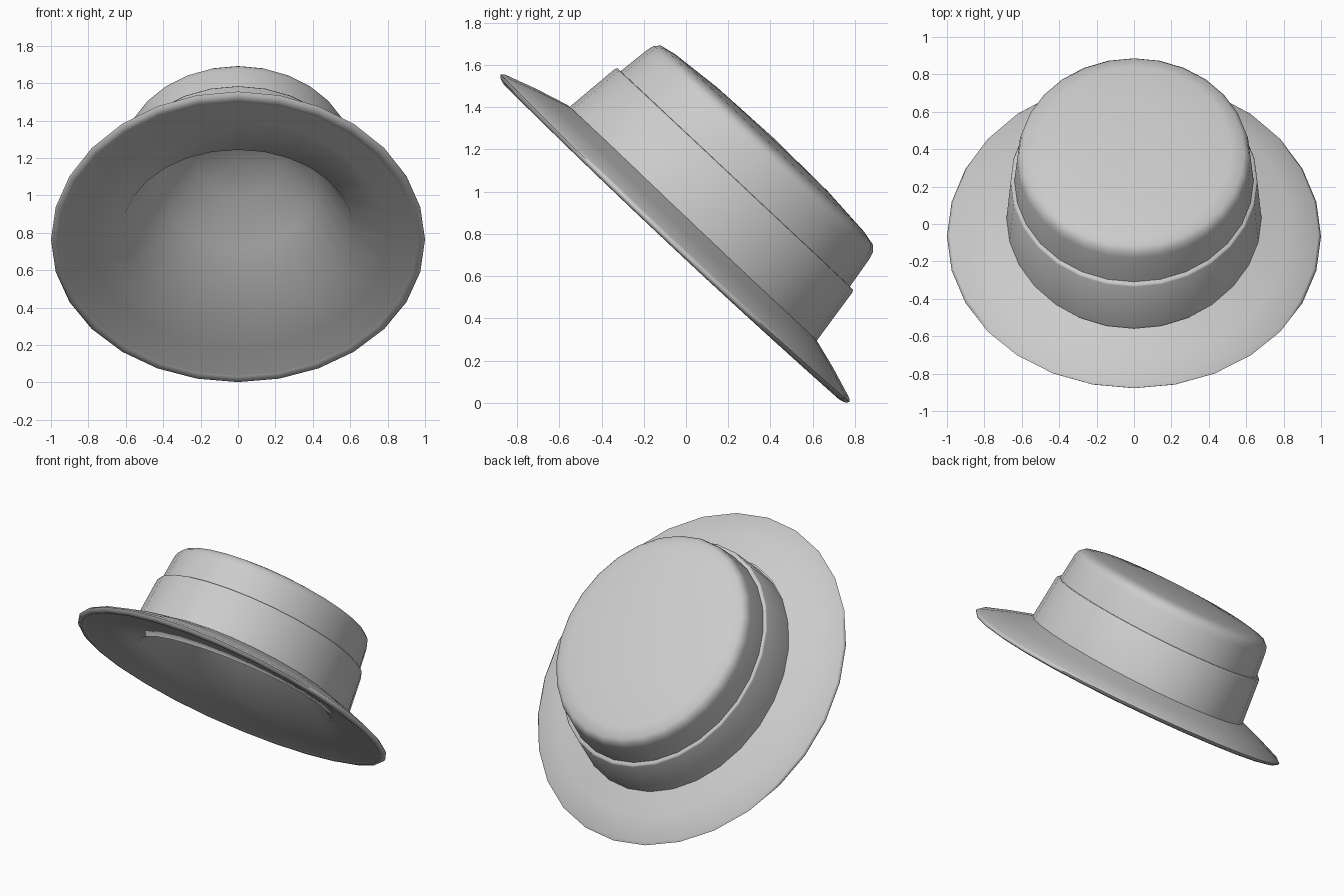
import bpy, bmesh, math
from mathutils import Matrix, Vector

cube = bpy.data.objects.get("Cube")
if cube:
    bpy.data.objects.remove(cube, do_unlink=True)

mat = bpy.data.materials.new("plain_grey")
mat.use_nodes = True
GREY = (0.6, 0.6, 0.6, 1)
mat.diffuse_color = GREY
mat.node_tree.nodes["Principled BSDF"].inputs["Base Color"].default_value = GREY

SIDES = 28
TILT = Matrix.Rotation(math.radians(-43.2), 3, 'X')   # hat leans down at the back


def loft(name, rings, centre, angle):
    """Oval rings: half width, half length, height, then optional
    droop at the sides, shift along the length, and rise towards the back."""
    bm = bmesh.new()
    loops = []
    for a, b, h, *extra in rings:
        droop, shift, rise = extra + [0] * (3 - len(extra))
        loop = []
        for i in range(SIDES):
            t = 2 * math.pi * i / SIDES
            p = Vector((a * math.cos(t), centre + shift + b * math.sin(t),
                        h - droop * math.cos(t) ** 2 + rise * math.sin(t)))
            loop.append(bm.verts.new(TILT @ p))
        loops.append(loop)
    for low, high in zip(loops, loops[1:]):
        for i in range(SIDES):
            j = (i + 1) % SIDES
            bm.faces.new((low[i], low[j], high[j], high[i]))
    bmesh.ops.remove_doubles(bm, verts=bm.verts, dist=1e-5)   # close the poles
    mesh = bpy.data.meshes.new(name)
    bm.to_mesh(mesh)
    bm.free()
    mesh.materials.append(mat)
    obj = bpy.data.objects.new(name, mesh)
    bpy.context.collection.objects.link(obj)
    bpy.ops.object.select_all(action='DESELECT')
    obj.select_set(True)
    bpy.context.view_layer.objects.active = obj
    bpy.ops.object.shade_smooth_by_angle(angle=math.radians(angle))


# Crown with rounded shoulder and slightly domed top
loft("crown", [
    (0.655, 0.775, 0.64), (0.640, 0.745, 0.93),
    (0.625, 0.722, 1.095), (0.616, 0.712, 1.128),
    (0.590, 0.688, 1.152), (0.520, 0.615, 1.168),
    (0.300, 0.360, 1.190), (0, 0, 1.198)], -0.556, 60)

# Wide band around the lower crown, with a ledge on top
loft("hat_band", [
    (0.682, 0.806, 0.635), (0.660, 0.772, 0.922),
    (0.655, 0.765, 0.932), (0.625, 0.730, 0.934)], -0.556, 60)

# Sloping brim with a thick rim
loft("brim", [
    (0.950, 1.070, 0.516, 0.015), (0.970, 1.090, 0.508, 0.015),
    (0.992, 1.120, 0.518, 0.020), (1.000, 1.133, 0.533, 0.022),
    (0.985, 1.117, 0.547, 0.022), (0.830, 0.962, 0.599, 0.012),
    (0.670, 0.800, 0.645)], -0.571, 80)

# Shallow hollow, steep at the front and sloping gently to the back of the brim
loft("lining", [
    (0, 0, 0.945, 0, -0.16), (0.22, 0.22, 0.93, 0, -0.15, -0.03),
    (0.42, 0.45, 0.815, 0, -0.12, -0.06), (0.62, 0.672, 0.567, 0, 0, 0.028),
    (0.80, 0.90, 0.543, 0.008, 0, 0.016), (0.950, 1.070, 0.516, 0.015)],
    -0.571, 120)
